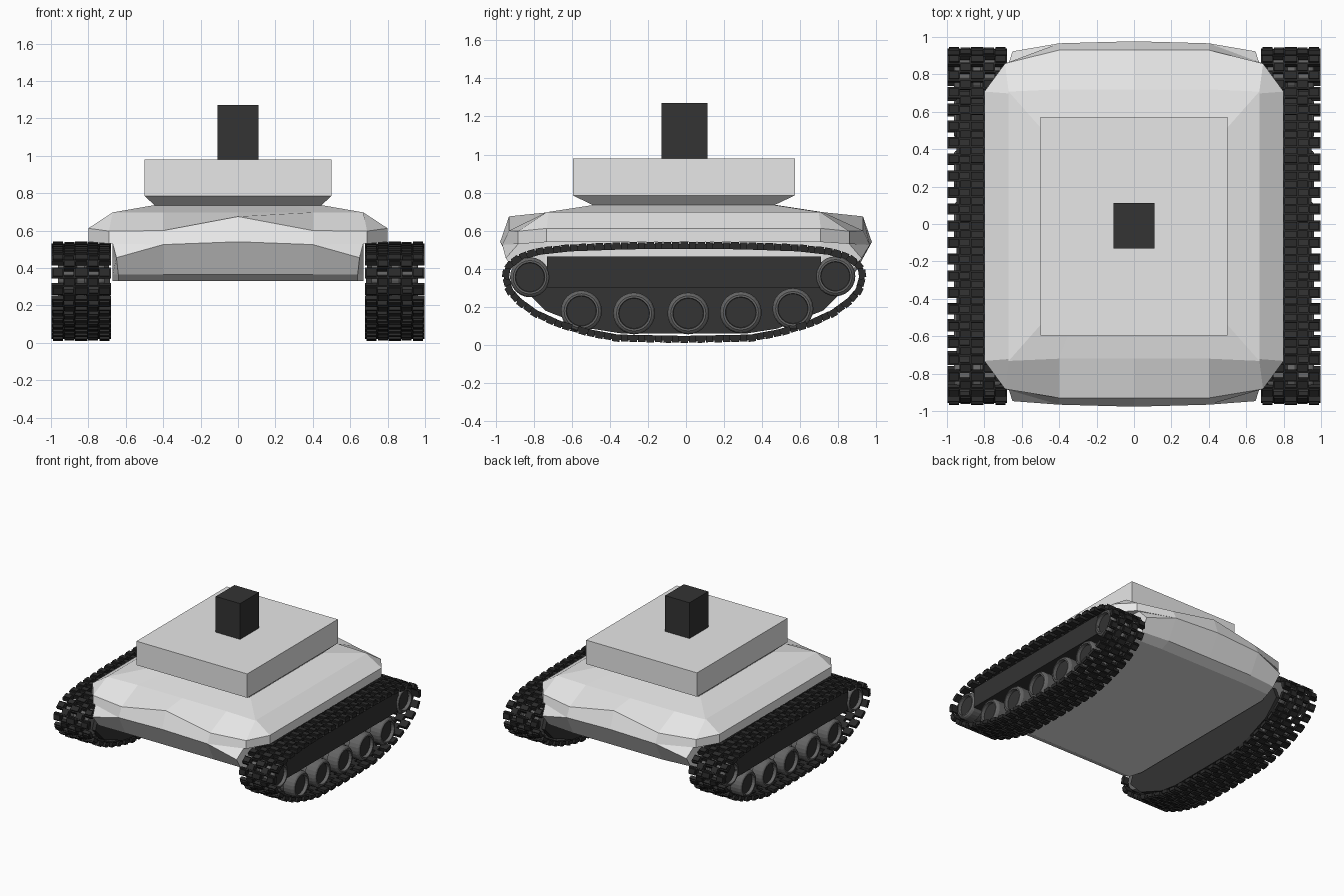
import bpy, bmesh, math
from mathutils import Vector, Matrix

if "Cube" in bpy.data.objects:
    bpy.data.objects.remove(bpy.data.objects["Cube"])


def material(name, value):
    m = bpy.data.materials.new(name)
    m.use_nodes = True
    colour = (value, value, value, 1)
    m.diffuse_color = colour
    m.node_tree.nodes["Principled BSDF"].inputs["Base Color"].default_value = colour
    return m


LIGHT = material("light grey", 0.8)
DARK = material("charcoal", 0.033)
TREAD = material("tread black", 0.024)
RIM = material("wheel grey", 0.13)


def finish(name, bm, *mats):
    bmesh.ops.remove_doubles(bm, verts=bm.verts, dist=0.0005)
    bmesh.ops.recalc_face_normals(bm, faces=bm.faces)
    mesh = bpy.data.meshes.new(name)
    bm.to_mesh(mesh)
    bm.free()
    for m in mats:
        mesh.materials.append(m)
    ob = bpy.data.objects.new(name, mesh)
    bpy.context.collection.objects.link(ob)
    return ob


def loft(bm, rings, caps=True):
    rows = [[bm.verts.new(p) for p in ring] for ring in rings]
    n = len(rows[0])
    for a, b in zip(rows, rows[1:]):
        for i in range(n):
            j = (i + 1) % n
            bm.faces.new((a[i], a[j], b[j], b[i]))
    if caps:
        bm.faces.new(rows[0])
        bm.faces.new(rows[-1])


def rect(x, y0, y1, z):
    return [(-x, y0, z), (x, y0, z), (x, y1, z), (-x, y1, z)]


def full_ring(quarter):
    # Expand nose, shoulder, corner and side points into a closed outline
    def put(sx, sy, i):
        x, y, z = quarter[i]
        return (sx * x, sy * y - (0.012 if i > 1 else 0), z)
    return ([put(1, -1, i) for i in (0, 1, 2, 3)] + [put(1, 1, i) for i in (3, 2, 1, 0)]
            + [put(-1, 1, i) for i in (1, 2, 3)] + [put(-1, -1, i) for i in (3, 2, 1)])


# Hull: faceted rings from belly to deck
nose = [(0, .977, .54), (.4, .966, .525)]
levels = [
    [(0, .8, .33), (.4, .8, .33), (.64, .8, .33), (.67, .7, .33)],
    [(0, .88, .365), (.4, .88, .365), (.64, .87, .365), (.67, .73, .365)],
    nose + [(.65, .935, .455), (.67, .73, .455)],
    nose + [(.67, .87, .53), (.67, .72, .54)],
    nose + [(.69, .87, .53), (.8, .72, .54)],
    [(0, .93, .675), (.4, .93, .6), (.69, .87, .597), (.8, .72, .612)],
    [(0, .72, .697), (.4, .72, .697), (.67, .72, .697), (.67, .71, .697)],
    [(0, .46, .737), (.3, .46, .737), (.44, .46, .737), (.44, .45, .737)],
]
bm = bmesh.new()
loft(bm, [full_ring(q) for q in levels])
finish("hull", bm, LIGHT)

# Turret with tapered underside, and the mount on its roof
bm = bmesh.new()
loft(bm, [rect(.44, -.48, .455, .73), rect(.5, -.595, .572, .785), rect(.5, -.595, .572, .98)])
finish("turret", bm, LIGHT)
bm = bmesh.new()
loft(bm, [rect(.11, -.13, .112, .975), rect(.11, -.13, .112, 1.272)])
finish("roof_mount", bm, DARK)


def box(bm, x0, x1, y0, y1, z0, z1, frame=Matrix()):
    size = Vector((x1 - x0, y1 - y0, z1 - z0))
    mid = Vector((x0 + x1, y0 + y1, z0 + z1)) / 2
    bmesh.ops.create_cube(bm, size=1, matrix=frame @ Matrix.Translation(mid)
                          @ Matrix.Diagonal(size.to_4d()))


# Track path: half loop mirrored front to back
half = [(0, .518), (.3, .516), (.6, .505), (.76, .487), (.86, .458), (.92, .41), (.935, .36),
        (.915, .29), (.87, .235), (.78, .17), (.66, .115), (.5, .068), (.35, .04), (0, .033)]
loop = half + [(-y, z) for y, z in half[-2::-1]]
loop = [Vector((0, y - .01, z)) for y, z in loop]
lengths = [(b - a).length for a, b in zip(loop, loop[1:])]
total = sum(lengths)
LINKS = 46


def on_path(s):
    s %= total
    for a, b, d in zip(loop, loop[1:], lengths):
        if s <= d:
            return a.lerp(b, s / d)
        s -= d
    return loop[-1].copy()


def path_frame(s, side):
    p = on_path(s)
    along = (on_path(s + .03) - on_path(s - .03)).normalized()
    across = Vector((1, 0, 0))
    out = across.cross(along)
    rot = Matrix((across, along, out)).transposed().to_4x4()
    return Matrix.Translation(p + Vector((side * .838, 0, 0))) @ rot


def track(name, side):
    bm = bmesh.new()
    pitch = total / LINKS
    for k in range(LINKS):
        # Three tall pads, then two lower connecting pads
        a = path_frame(k * pitch, side)
        for x, w in ((-.125, .034), (0, .042), (.125, .034)):
            box(bm, x - w, x + w, -.029, .029, -.014, .013, a)
            box(bm, x - w * .8, x + w * .8, -.02, .02, .01, .024, a)
        b = path_frame((k + .5) * pitch, side)
        for x in (-.063, .063):
            box(bm, x - .033, x + .033, -.029, .029, -.014, .013, b)
            box(bm, x - .026, x + .026, -.02, .02, .01, .022, b)
    finish(name, bm, TREAD)


def wheel(name, side, y, z, r):
    # Lathe section: radius factor and distance from the centre line
    section = [(.0, .715), (.95, .715), (1, .73), (1, .81), (.8, .82), (.8, .86), (1, .87),
               (1, .94), (.93, .955), (.84, .962), (.74, .962), (.72, .935), (.0, .935)]
    bm = bmesh.new()
    n = 24
    rings = []
    for f, x in section:
        rings.append([(side * x, y + r * f * math.cos(t * math.tau / n),
                       z + r * f * math.sin(t * math.tau / n)) for t in range(n)])
    loft(bm, rings, caps=False)
    ob = finish(name, bm, RIM, DARK)
    for p in ob.data.polygons:
        c = p.center
        flat = abs(p.normal.x) > .9
        if flat and abs(c.x) > .93 and math.hypot(c.y - y, c.z - z) < r * .6:
            p.material_index = 1


def running_gear(word, side):
    track(word + "_track", side)
    # Upper guard box and backing plate inside the track loop
    bm = bmesh.new()
    box(bm, *sorted((side * .69, side * .95)), -.73, .71, .3, .463)
    finish(word + "_side_guard", bm, DARK)
    bm = bmesh.new()
    outline = [(-.82, .4), (-.86, .3), (-.74, .18), (-.5, .085), (-.34, .06),
               (.32, .06), (.48, .085), (.72, .18), (.84, .3), (.8, .4)]
    loft(bm, [[(side * x, y, z) for y, z in outline] for x in (.685, .735)])
    finish(word + "_backing_plate", bm, DARK)
    # End wheels and road wheels
    spots = [(-.82, .355, .105), (.785, .36, .105), (-.55, .178, .108), (-.273, .165, .11),
             (.012, .165, .11), (.288, .17, .11), (.562, .19, .108)]
    for i, (y, z, r) in enumerate(spots):
        kind = "end" if i < 2 else "road"
        wheel(f"{word}_{kind}_wheel_{i}", side, y, z, r)


for word, side in (("left", 1), ("right", -1)):
    running_gear(word, side)
